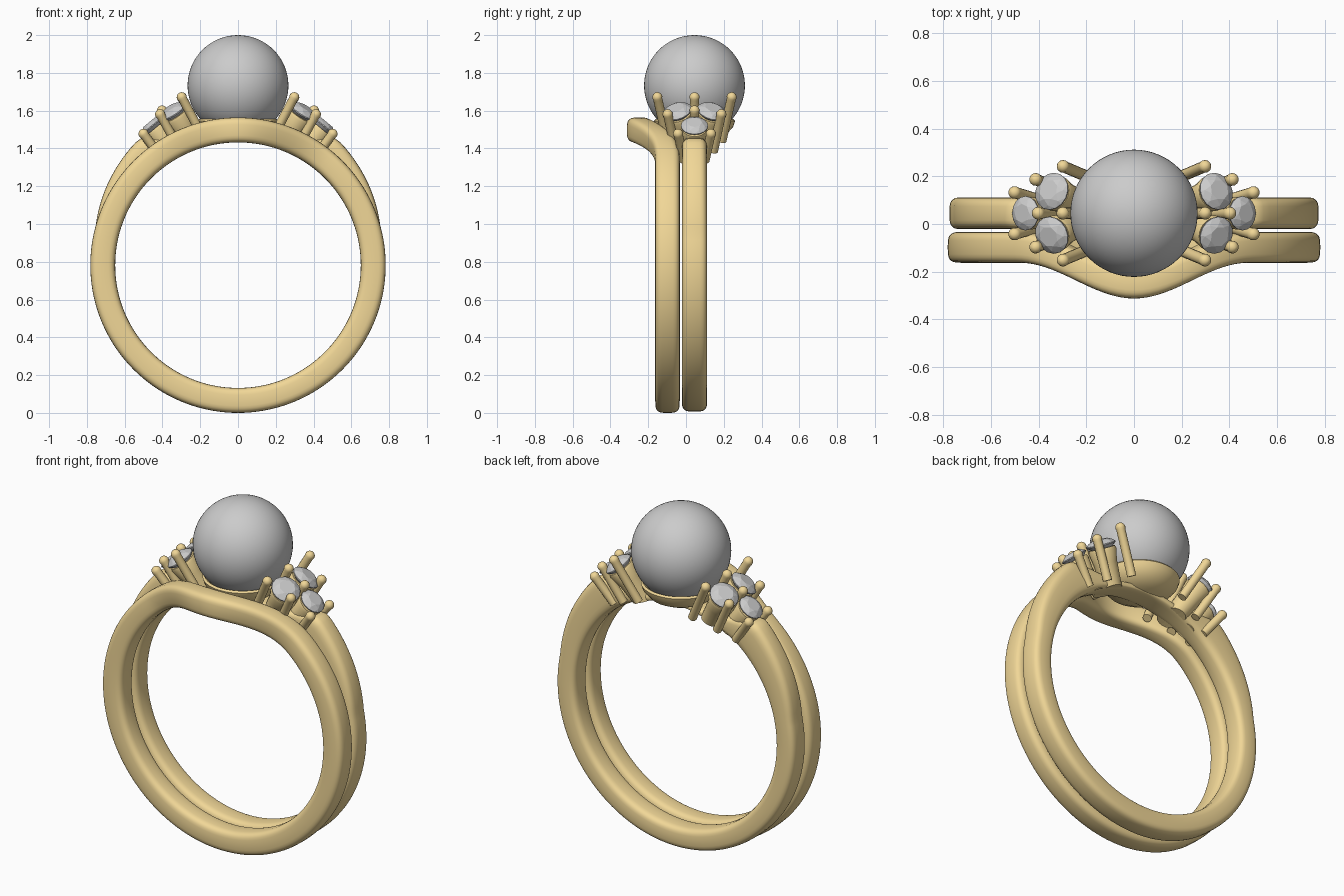
import bpy, bmesh, math
from mathutils import Vector, Matrix

if "Cube" in bpy.data.objects:
    bpy.data.objects.remove(bpy.data.objects["Cube"])

CZ = 0.782     # height of the ring centre
HY = 0.045     # y of the head and of the rear band

gold = bpy.data.materials.new("gold")
gold.diffuse_color = (0.88, 0.68, 0.31, 1)
gold.use_nodes = True
gold.node_tree.nodes["Principled BSDF"].inputs["Base Color"].default_value = gold.diffuse_color


def finish(bm, name, mat=None, smooth=40):
    bmesh.ops.recalc_face_normals(bm, faces=bm.faces)
    me = bpy.data.meshes.new(name)
    bm.to_mesh(me)
    bm.free()
    ob = bpy.data.objects.new(name, me)
    bpy.context.collection.objects.link(ob)
    if mat:
        me.materials.append(mat)
    if smooth:
        bpy.ops.object.select_all(action='DESELECT')
        ob.select_set(True)
        bpy.context.view_layer.objects.active = ob
        bpy.ops.object.shade_smooth_by_angle(angle=math.radians(smooth))
    return ob


def skin(bm, rings, closed=False):
    """Join rings of points with quads."""
    vs = [[bm.verts.new(p) for p in r] for r in rings]
    n = len(vs[0])
    for i in range(len(vs) if closed else len(vs) - 1):
        a, b = vs[i], vs[(i + 1) % len(vs)]
        for j in range(n):
            k = (j + 1) % n
            bm.faces.new((a[j], a[k], b[k], b[j]))
    if not closed:
        bm.faces.new(vs[0])
        bm.faces.new(vs[-1])


def lathe(bm, profile, mat, n=16):
    """Turn (radius, height) points about the local z axis."""
    skin(bm, [[mat @ Vector((r * math.cos(2 * math.pi * j / n), r * math.sin(2 * math.pi * j / n), z))
               for j in range(n)] for r, z in profile])


def band(name, outer, offset, half):
    """Sweep a rounded-rectangle section round the finger."""
    rings, n, m = [], 144, 28
    for i in range(n):
        a = 2 * math.pi * i / n
        ro, ri = outer(a), 0.65
        ring = []
        for j in range(m):
            t = 2 * math.pi * j / m
            c, s = math.cos(t), math.sin(t)
            u = math.copysign(abs(c) ** 0.55, c)
            v = math.copysign(abs(s) ** 0.55, s)
            r = (ro + ri) / 2 + v * (ro - ri) / 2
            x, z = r * math.cos(a), r * math.sin(a)
            ring.append((x, offset(0.72 * math.cos(a), z) + u * half, CZ + z))
        rings.append(ring)
    bm = bmesh.new()
    skin(bm, rings, closed=True)
    return finish(bm, name, gold, 50)


# Front band bows forward around the pearl
def bow(x, z):
    if z < 0 or abs(x) > 0.47:
        return -0.098
    return -0.098 - 0.15 * (0.5 + 0.5 * math.cos(math.pi * x / 0.47))


# Rear band swells at the shoulders and thins under the head
def swell(a):
    d = math.degrees(math.asin(math.sin(a)))
    pts = [(-91, 0.775), (12, 0.775), (30, 0.81), (52, 0.85), (64, 0.74), (72, 0.695), (91, 0.685)]
    for (d0, r0), (d1, r1) in zip(pts, pts[1:]):
        if d <= d1:
            return r0 + (r1 - r0) * (d - d0) / (d1 - d0)


band("front_band", lambda a: 0.782, bow, 0.065)
band("rear_band", swell, lambda x, z: HY, 0.067)

# Cutter that keeps the finger hole clear
bm = bmesh.new()
lathe(bm, [(0.653, -1), (0.653, 1)], Matrix.Translation((0, 0, CZ)) @ Matrix.Rotation(math.pi / 2, 4, 'X'), 144)
cutter = finish(bm, "finger_hole_cutter", None, 0)
cutter.hide_render = True
cutter.hide_viewport = True
cutter.display_type = 'WIRE'


def trim(ob):
    md = ob.modifiers.new("finger_hole", 'BOOLEAN')
    md.operation = 'DIFFERENCE'
    md.solver = 'EXACT'
    md.object = cutter


# Pearl and its cup
bm = bmesh.new()
bmesh.ops.create_uvsphere(bm, u_segments=64, v_segments=32, radius=0.267,
                          matrix=Matrix.Translation((0, HY, 1.733)))
finish(bm, "pearl")
bm = bmesh.new()
lathe(bm, [(0.02, 1.435), (0.11, 1.445), (0.17, 1.475), (0.205, 1.515), (0.215, 1.545),
           (0.205, 1.555), (0.19, 1.545), (0.1, 1.49), (0.02, 1.475)],
      Matrix.Translation((0, HY, 0)), 48)
finish(bm, "pearl_cup", gold, 60)


def aim(p, d):
    return Matrix.Translation(p) @ Vector(d).to_track_quat('Z', 'Y').to_matrix().to_4x4()


def circle(r, z, n, turn=0.0):
    return [Vector((r * math.cos(2 * math.pi * (k + turn) / n),
                    r * math.sin(2 * math.pi * (k + turn) / n), z)) for k in range(n)]


# Stones per side: (x, y from centre, z, radius, direction of the table)
stones = [(0.345, 0.092, 1.595, 0.080, (0.52, 0.25, 0.82)),
          (0.345, -0.092, 1.595, 0.080, (0.52, -0.25, 0.82)),
          (0.455, 0.0, 1.52, 0.072, (0.64, 0, 0.77))]
# Prongs per side: tip and foot (x, y from centre, z)
half_prongs = [((0.305, 0.2, 1.685), (0.175, 0.145, 1.44)),
               ((0.42, 0.145, 1.595), (0.305, 0.10, 1.385)),
               ((0.51, 0.09, 1.49), (0.395, 0.055, 1.335))]
prongs = [((0.305, 0, 1.685), (0.2, 0, 1.45)), ((0.41, 0, 1.615), (0.3, 0, 1.42))]
for t, f in half_prongs:
    prongs += [(t, f), ((t[0], -t[1], t[2]), (f[0], -f[1], f[2]))]

for side, s in (("left", -1), ("right", 1)):
    for i, (x, y, z, r, d) in enumerate(stones):
        mat = aim((s * x, HY + y, z), (s * d[0], d[1], d[2]))
        # Faceted stone
        bm = bmesh.new()
        pts = (circle(0.55, 0.34, 8) + circle(0.82, 0.2, 8, 0.5) + circle(1, 0.03, 16)
               + circle(1, -0.04, 16) + circle(0.5, -0.45, 8) + [Vector((0, 0, -0.8))])
        for p in pts:
            bm.verts.new(mat @ (p * r))
        bmesh.ops.convex_hull(bm, input=bm.verts)
        finish(bm, f"{side}_stone_{i + 1}", None, 0)
        # Tapered seat below it, trimmed by the finger hole
        bm = bmesh.new()
        lathe(bm, [(r * 0.7, -0.26), (r * 0.8, -0.1), (r * 0.95, -0.035), (r * 0.9, -0.02)], mat, 24)
        trim(finish(bm, f"{side}_stone_seat_{i + 1}", gold, 50))
    # Round-tipped prongs
    for i, (t, f) in enumerate(prongs):
        tip, foot = Vector((s * t[0], HY + t[1], t[2])), Vector((s * f[0], HY + f[1], f[2]))
        length, w = (tip - foot).length, 0.027
        prof = [(w * 0.9, 0), (w * 0.9, length - w)]
        prof += [(w * math.cos(k * 0.37), length - w * 0.6 + w * math.sin(k * 0.37)) for k in range(5)]
        bm = bmesh.new()
        lathe(bm, prof, aim(foot, tip - foot), 14)
        trim(finish(bm, f"{side}_prong_{i + 1}", gold, 50))
